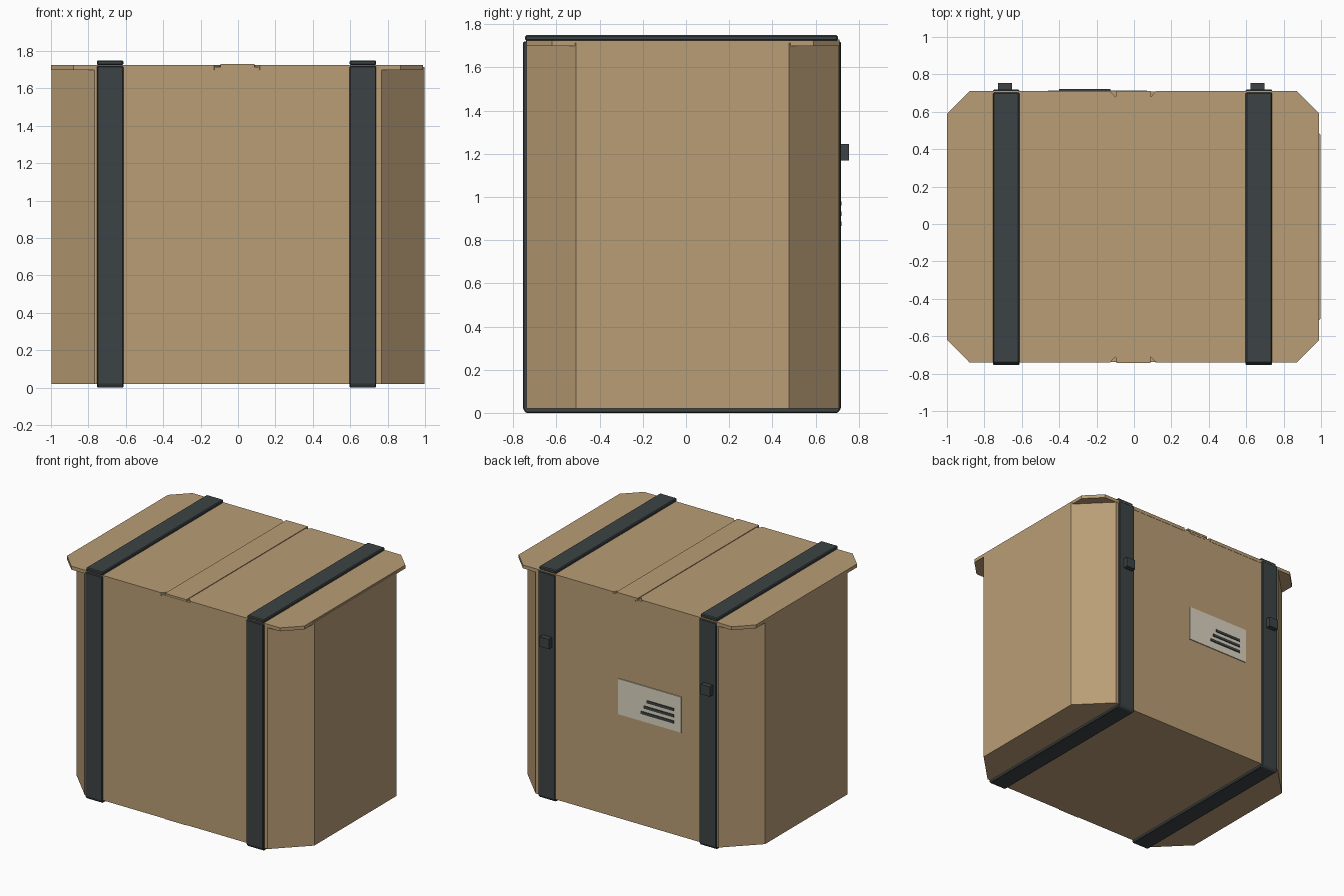
import bpy, bmesh

if "Cube" in bpy.data.objects:
    bpy.data.objects.remove(bpy.data.objects["Cube"])


def material(name, rgb):
    m = bpy.data.materials.new(name)
    m.diffuse_color = (*rgb, 1)
    m.use_nodes = True
    m.node_tree.nodes["Principled BSDF"].inputs["Base Color"].default_value = m.diffuse_color
    return m


CARD = material("cardboard tan", (0.49, 0.34, 0.18))
DARK = material("strap charcoal", (0.046, 0.056, 0.058))
PAPER = material("label paper", (0.71, 0.66, 0.53))


def prism(name, pts, lo, hi, mat, axis="z", bevel=0):
    """Extrude a closed outline along z (points are x, y) or x (points are y, z)."""
    def place(p, h):
        return (p[0], p[1], h) if axis == "z" else (h, p[0], p[1])
    bm = bmesh.new()
    a = [bm.verts.new(place(p, lo)) for p in pts]
    b = [bm.verts.new(place(p, hi)) for p in pts]
    bm.faces.new(a)
    bm.faces.new(b)
    for i in range(len(pts)):
        j = (i + 1) % len(pts)
        bm.faces.new((a[i], a[j], b[j], b[i]))
    bmesh.ops.recalc_face_normals(bm, faces=bm.faces)
    me = bpy.data.meshes.new(name)
    bm.to_mesh(me)
    bm.free()
    ob = bpy.data.objects.new(name, me)
    bpy.context.collection.objects.link(ob)
    me.materials.append(mat)
    if bevel:
        mod = ob.modifiers.new("edge", "BEVEL")
        mod.width, mod.segments = bevel, 1
    return ob


def box(name, x, y, z, mat, bevel=0):
    pts = [(x[0], y[0]), (x[1], y[0]), (x[1], y[1]), (x[0], y[1])]
    return prism(name, pts, z[0], z[1], mat, bevel=bevel)


def notch(x, y, depth):
    """Three points of a small V cut in the lid edge."""
    return [(x - 0.027, y), (x, y + depth), (x + 0.027, y)]


# Carton body with broad corner chamfers
X0, X1, Y0, Y1, C = -0.998, 0.996, -0.739, 0.708, 0.23
prism("carton_body", [(X0 + C, Y0), (X1 - C, Y0), (X1, Y0 + C), (X1, Y1 - C),
                      (X1 - C, Y1), (X0 + C, Y1), (X0, Y1 - C), (X0, Y0 + C)],
      0.02, 1.714, CARD)

# Lid sheet with smaller chamfers and V cuts beside the centre strip
L0, L1, F, B, K = -1.0, 0.99, -0.74, 0.71, 0.12
outline = [(L0 + K, F)] + notch(-0.1, F, 0.03) + notch(0.09, F, 0.03)
outline += [(L1 - K, F), (L1, F + K), (L1, B - K), (L1 - K, B)]
outline += notch(0.09, B, -0.03)[::-1] + notch(-0.1, B, -0.03)[::-1]
outline += [(L0 + K, B), (L0, B - K), (L0, F + K)]
prism("lid", outline, 1.699, 1.725, CARD)

# Raised centre strips on top and front
box("top_strip", (-0.093, 0.087), (F - 0.002, B + 0.002), (1.715, 1.73), CARD)
box("front_strip", (-0.093, 0.087), (-0.744, -0.73), (0.02, 1.716), CARD)

# Straps: U-shaped band under the carton, a top band and a buckle at the back
U = [(-0.755, 1.72), (-0.755, 0.02), (-0.743, 0), (0.703, 0), (0.718, 0.02),
     (0.718, 1.72), (0.70, 1.72), (0.70, 0.03), (-0.73, 0.03), (-0.73, 1.72)]
for side, xa, xb, ka in (("left", -0.754, -0.613, -0.728), ("right", 0.597, 0.739, 0.622)):
    prism(side + "_strap_band", U, xa, xb, DARK, axis="x", bevel=0.005)
    box(side + "_strap_top", (xa, xb), (-0.745, 0.703), (1.724, 1.75), DARK, 0.006)
    box(side + "_buckle", (ka, ka + 0.077), (0.715, 0.755), (1.17, 1.245), DARK)

# Shipping label with printed lines on the back
box("label", (-0.46, 0.07), (0.706, 0.715), (0.81, 1.08), PAPER)
for i in range(3):
    z = 0.97 - 0.047 * i
    box("label_line", (-0.40, -0.175 + 0.025 * i), (0.713, 0.721), (z - 0.01, z + 0.01), DARK)
